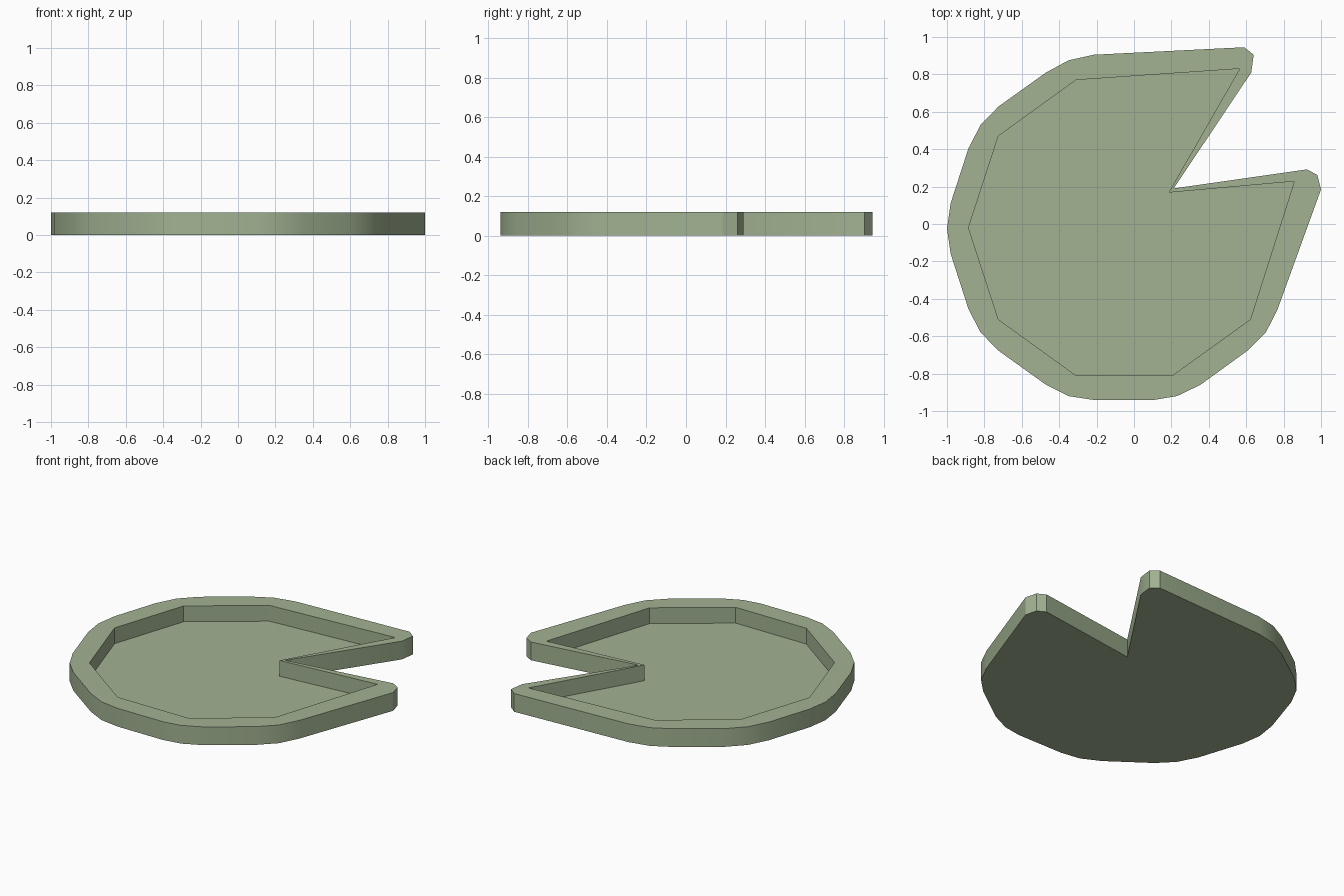
import bpy, bmesh, math

if "Cube" in bpy.data.objects:
    bpy.data.objects.remove(bpy.data.objects["Cube"])

HEIGHT, FLOOR = 0.12, 0.016

# Outer outline of the notched tray
outer = [(0.59, 0.945), (-0.215, 0.905), (-0.35, 0.875), (-0.47, 0.81),
         (-0.725, 0.628), (-0.82, 0.53), (-0.885, 0.405), (-0.98, 0.112),
         (-1.0, -0.025), (-0.98, -0.16), (-0.885, -0.455), (-0.82, -0.58),
         (-0.725, -0.677), (-0.47, -0.86), (-0.35, -0.92), (-0.22, -0.94),
         (0.11, -0.94), (0.23, -0.92), (0.355, -0.86), (0.607, -0.677),
         (0.705, -0.58), (0.768, -0.455), (1.0, 0.185), (0.98, 0.262),
         (0.925, 0.292), (0.212, 0.19), (0.627, 0.81), (0.64, 0.905)]

# Inner outline of the recess
inner = [(0.565, 0.83), (-0.31, 0.77), (-0.725, 0.47), (-0.885, -0.02),
         (-0.725, -0.51), (-0.31, -0.81), (0.205, -0.81), (0.622, -0.51),
         (0.857, 0.228), (0.185, 0.168)]

bm = bmesh.new()


def wall(outline, low, high):
    """Vertical wall with a flat face closing its lower edge; returns top edges."""
    lo = [bm.verts.new((x, y, low)) for x, y in outline]
    hi = [bm.verts.new((x, y, high)) for x, y in outline]
    bm.faces.new(lo)
    for i in range(len(outline)):
        j = (i + 1) % len(outline)
        bm.faces.new((lo[i], lo[j], hi[j], hi[i]))
    return [bm.edges.get((hi[i - 1], hi[i])) for i in range(len(hi))]


# Outside wall and base, recess wall and floor, then the flat rim between
rim = wall(outer, 0, HEIGHT) + wall(inner, FLOOR, HEIGHT)
bmesh.ops.triangle_fill(bm, edges=rim, use_beauty=True, normal=(0, 0, 1))
bmesh.ops.recalc_face_normals(bm, faces=bm.faces)

mesh = bpy.data.meshes.new("notched_tray")
bm.to_mesh(mesh)
bm.free()
tray = bpy.data.objects.new("notched_tray", mesh)
bpy.context.collection.objects.link(tray)

# Muted green finish
mat = bpy.data.materials.new("muted_green")
mat.diffuse_color = (0.36, 0.45, 0.29, 1)
mat.use_nodes = True
mat.node_tree.nodes["Principled BSDF"].inputs["Base Color"].default_value = mat.diffuse_color
mesh.materials.append(mat)

bpy.context.view_layer.objects.active = tray
tray.select_set(True)
bpy.ops.object.shade_smooth_by_angle(angle=math.radians(30))
